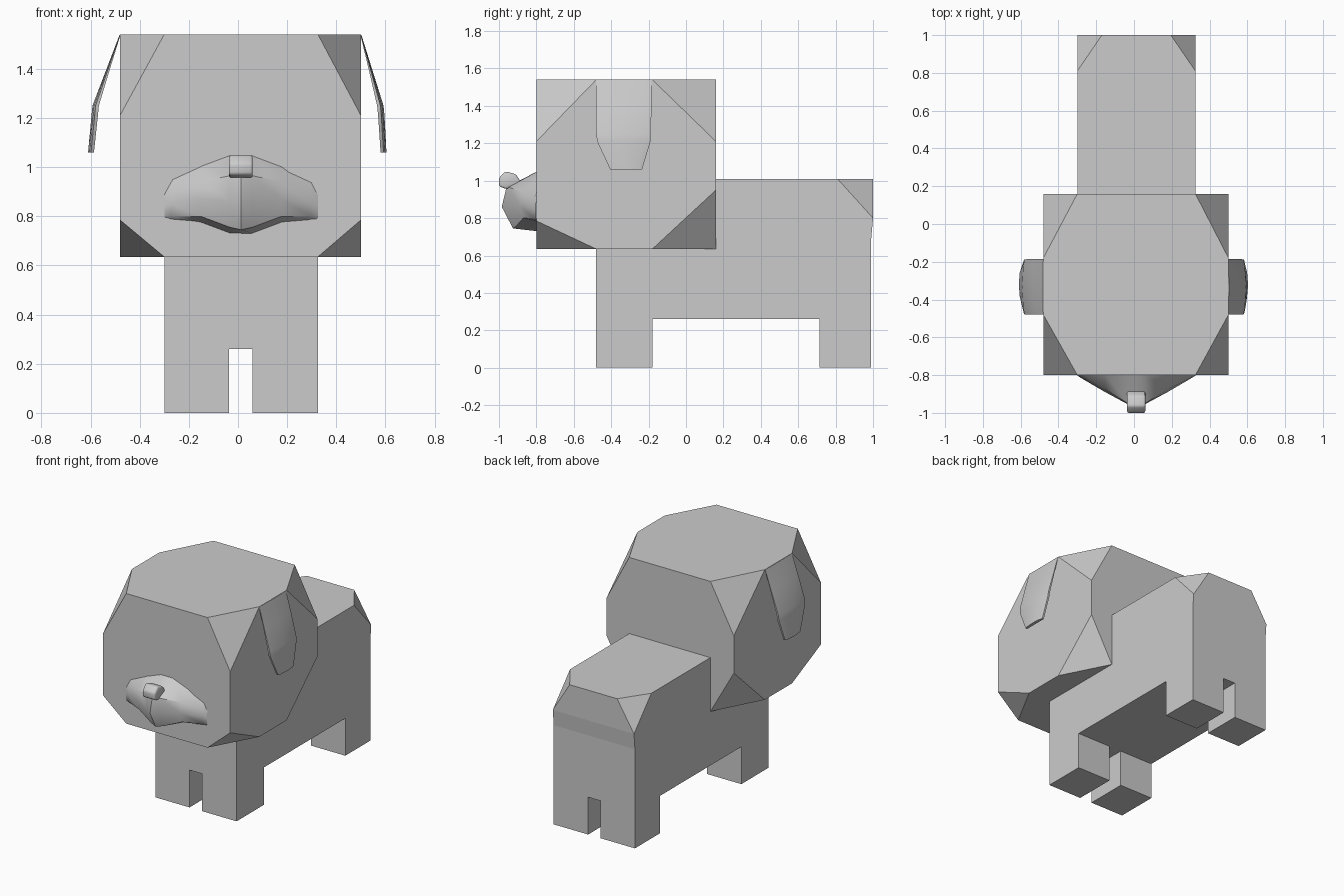
import bpy, bmesh
from mathutils import Vector

if "Cube" in bpy.data.objects:
    bpy.data.objects.remove(bpy.data.objects["Cube"])


def finish(name, bm, smooth=None):
    bmesh.ops.recalc_face_normals(bm, faces=bm.faces)
    mesh = bpy.data.meshes.new(name)
    bm.to_mesh(mesh)
    bm.free()
    ob = bpy.data.objects.new(name, mesh)
    bpy.context.collection.objects.link(ob)
    if smooth:
        bpy.ops.object.select_all(action='DESELECT')
        ob.select_set(True)
        bpy.context.view_layer.objects.active = ob
        bpy.ops.object.shade_smooth_by_angle(angle=smooth)
    return ob


def prism(profile, x0, x1):
    """Extrude a (y, z) side profile from x0 to x1."""
    bm = bmesh.new()
    a = [bm.verts.new((x0, y, z)) for y, z in profile]
    b = [bm.verts.new((x1, y, z)) for y, z in profile]
    n = len(profile)
    bm.faces.new(a)
    bm.faces.new(b[::-1])
    for i in range(n):
        j = (i + 1) % n
        bm.faces.new((a[i], b[i], b[j], a[j]))
    bmesh.ops.recalc_face_normals(bm, faces=bm.faces)
    return bm


def chop(bm, p, q, r, inside):
    """Slice a corner off along the plane through three points."""
    p, q, r = Vector(p), Vector(q), Vector(r)
    n = (q - p).cross(r - p).normalized()
    if n.dot(Vector(inside) - p) > 0:
        n = -n
    res = bmesh.ops.bisect_plane(bm, geom=bm.verts[:] + bm.edges[:] + bm.faces[:], dist=1e-5,
                                 plane_co=p, plane_no=n, clear_outer=True)
    edges = [e for e in bm.edges if e.is_boundary]
    bmesh.ops.holes_fill(bm, edges=edges, sides=0)


def loft(rows, closed):
    """Skin rows of points; closed rows become a capped tube."""
    bm = bmesh.new()
    vs = [[bm.verts.new(p) for p in row] for row in rows]
    n = len(rows[0])
    for a, b in zip(vs, vs[1:]):
        for i in range(n if closed else n - 1):
            j = (i + 1) % n
            bm.faces.new((a[i], a[j], b[j], b[i]))
    if closed:
        bm.faces.new(vs[0])
        bm.faces.new(vs[-1])
    return bm


# Head: block with all eight corners sliced off
head = prism([(-.80, .635), (.16, .635), (.16, 1.54), (-.80, 1.54)], -.48, .50)
for xe, xc in ((-.48, -.30), (.50, .325)):
    for ye, yc, low in ((-.80, -.48, .785), (.16, -.18, .95)):
        for ze, zc in ((.635, low), (1.54, 1.21)):
            chop(head, (xc, ye, ze), (xe, yc, ze), (xe, ye, zc), (0, -.3, 1.1))
finish("head", head)

# Body with front and hind legs, top rear corners sliced off
body = prism([(-.48, 0), (-.18, 0), (-.18, .26), (.715, .26), (.715, 0), (.99, 0), (.99, .69),
              (1.0, .80), (1.0, 1.01), (.15, 1.01), (.15, .645), (-.48, .645)], -.30, .325)
for xe, xc in ((-.30, -.17), (.325, .195)):
    chop(body, (xc, 1.0, 1.01), (xe, .81, 1.01), (xe, 1.0, .80), (0, .4, .5))
body = finish("body_and_legs", body)

# Gap between left and right legs
gap = finish("leg_gap_cutter", prism([(-1, -.2), (1.4, -.2), (1.4, .26), (-1, .26)], -.037, .06))
gap.hide_render = True
gap.hide_viewport = True
cut = body.modifiers.new("leg_gap", 'BOOLEAN')
cut.operation = 'DIFFERENCE'
cut.solver = 'EXACT'
cut.object = gap

# Muzzle: side sections (y, z) by distance from the centre line
sections = [
    (.3125, [(-.795, .90), (-.802, .88), (-.803, .84), (-.802, .80), (-.795, .785)]),
    (.285, [(-.795, .95), (-.815, .90), (-.82, .85), (-.815, .80), (-.795, .785)]),
    (.165, [(-.795, 1.005), (-.875, .94), (-.89, .87), (-.87, .80), (-.795, .775)]),
    (.045, [(-.795, 1.05), (-.95, .965), (-.955, .86), (-.91, .755), (-.795, .73)]),
    (0, [(-.795, 1.05), (-.96, .965), (-.985, .86), (-.925, .745), (-.795, .73)]),
]
cx = .0125
rows = [[(cx - d, y, z) for y, z in pts] for d, pts in sections]
rows += [[(cx + d, y, z) for y, z in pts] for d, pts in sections[-2::-1]]
finish("muzzle", loft(rows, False), .8)

# Nose
nose = prism([(-1.0, .97), (-1.0, 1.015), (-.965, 1.05), (-.91, 1.035), (-.88, .99), (-.96, .955)],
             -.037, .06)
bmesh.ops.bevel(nose, geom=nose.edges[:], offset=.01, segments=2, affect='EDGES', profile=.5)
finish("nose", nose, .8)

# Floppy ears: thin curved flaps hanging from the top edges of the head
for name, side, root, mid, tip in (("right_ear", 1, .502, .592, .604),
                                   ("left_ear", -1, .482, .592, .61)):
    rings = []
    for z, x, thick, y0, y1 in ((1.538, root, .004, -.48, -.185),
                                (1.40, root * .52 + mid * .48, .014, -.48, -.185),
                                (1.25, mid, .026, -.48, -.187),
                                (1.21, mid + .004, .026, -.475, -.19),
                                (1.06, tip, .024, -.405, -.235)):
        ring = []
        for off, ts in ((0, (0, .12, .5, .88, 1)), (thick, (1, .88, .5, .12, 0))):
            for t in ts:
                bend = thick * .5 * abs(2 * t - 1) ** 3
                ring.append((side * (x - off - (bend if off == 0 else 0)), y0 + (y1 - y0) * t, z))
        rings.append(ring)
    finish(name, loft(rings, True), .9)
